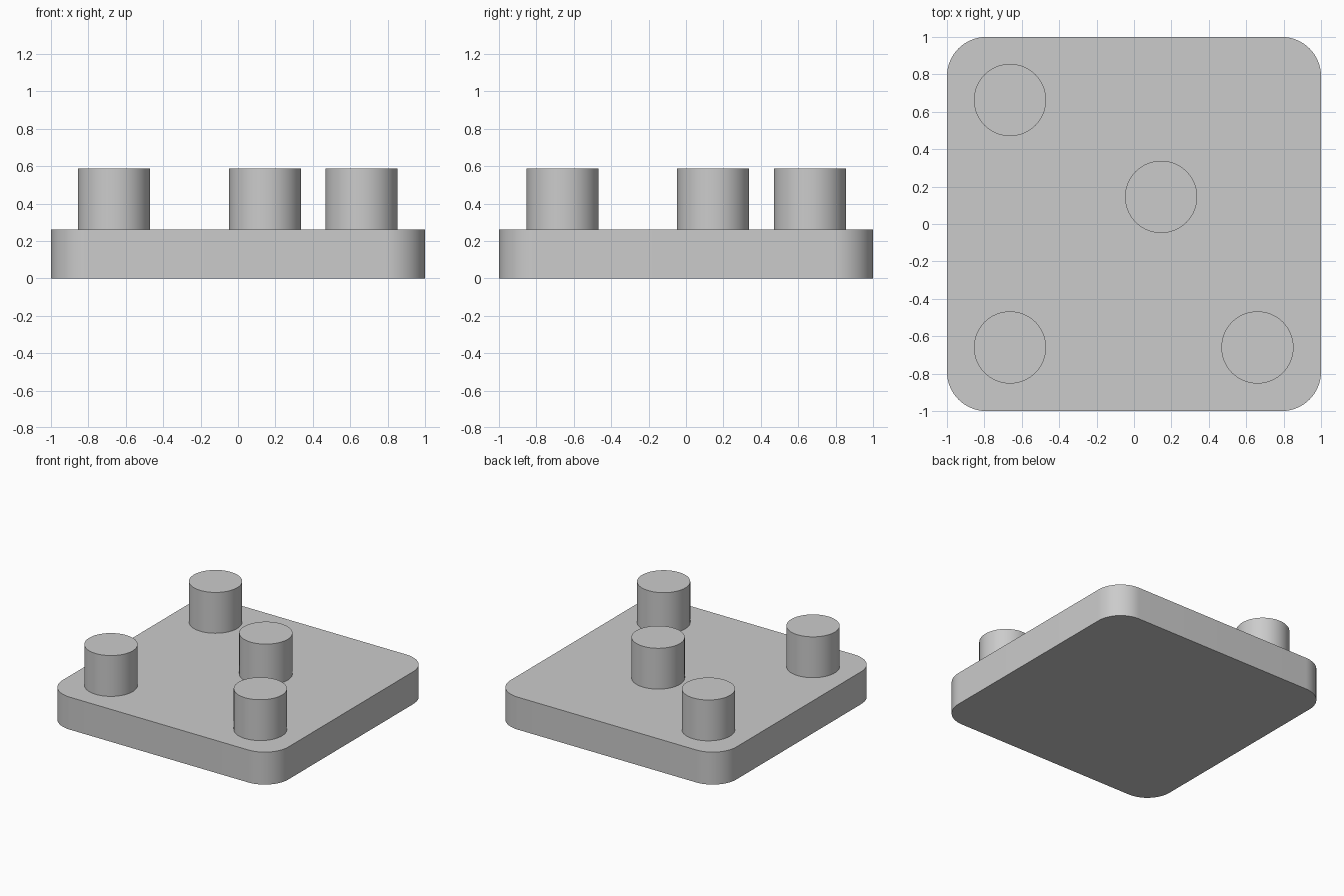
import bpy
import bmesh
import math

cube = bpy.data.objects.get("Cube")
if cube:
    bpy.data.objects.remove(cube, do_unlink=True)

BASE_HEIGHT = 0.26
TOP_HEIGHT = 0.587
CORNER_RADIUS = 0.21
PEG_RADIUS = 0.193

grey = bpy.data.materials.new("plain grey")
grey.use_nodes = True
colour = (0.6, 0.6, 0.6, 1)
grey.diffuse_color = colour
grey.node_tree.nodes["Principled BSDF"].inputs["Base Color"].default_value = colour


def finish(obj, name):
    """Name, colour and smooth a part, keeping its rims sharp."""
    obj.name = obj.data.name = name
    obj.data.materials.append(grey)
    bpy.ops.object.select_all(action='DESELECT')
    obj.select_set(True)
    bpy.context.view_layer.objects.active = obj
    bpy.ops.object.shade_smooth_by_angle(angle=math.radians(30))


# Base plate: a slab with its four upright edges rounded
bpy.ops.mesh.primitive_cube_add(size=1, location=(0, 0, BASE_HEIGHT / 2))
plate = bpy.context.object
plate.scale = (2, 2, BASE_HEIGHT)
bpy.ops.object.transform_apply(location=False, rotation=False, scale=True)
bm = bmesh.new()
bm.from_mesh(plate.data)
upright = [e for e in bm.edges
           if abs(e.verts[0].co.z - e.verts[1].co.z) > BASE_HEIGHT / 2]
bmesh.ops.bevel(bm, geom=upright, offset=CORNER_RADIUS, segments=16,
                profile=0.5, affect='EDGES')
bm.to_mesh(plate.data)
bm.free()
finish(plate, "base_plate")

# Round pegs standing on the plate
pegs = {
    "front_right_peg": (-0.663, -0.66),
    "front_left_peg": (0.66, -0.66),
    "back_right_peg": (-0.663, 0.663),
    "inner_peg": (0.145, 0.145),
}
for name, (x, y) in pegs.items():
    bpy.ops.mesh.primitive_cylinder_add(
        vertices=64, radius=PEG_RADIUS, depth=TOP_HEIGHT - BASE_HEIGHT,
        location=(x, y, (TOP_HEIGHT + BASE_HEIGHT) / 2))
    finish(bpy.context.object, name)
